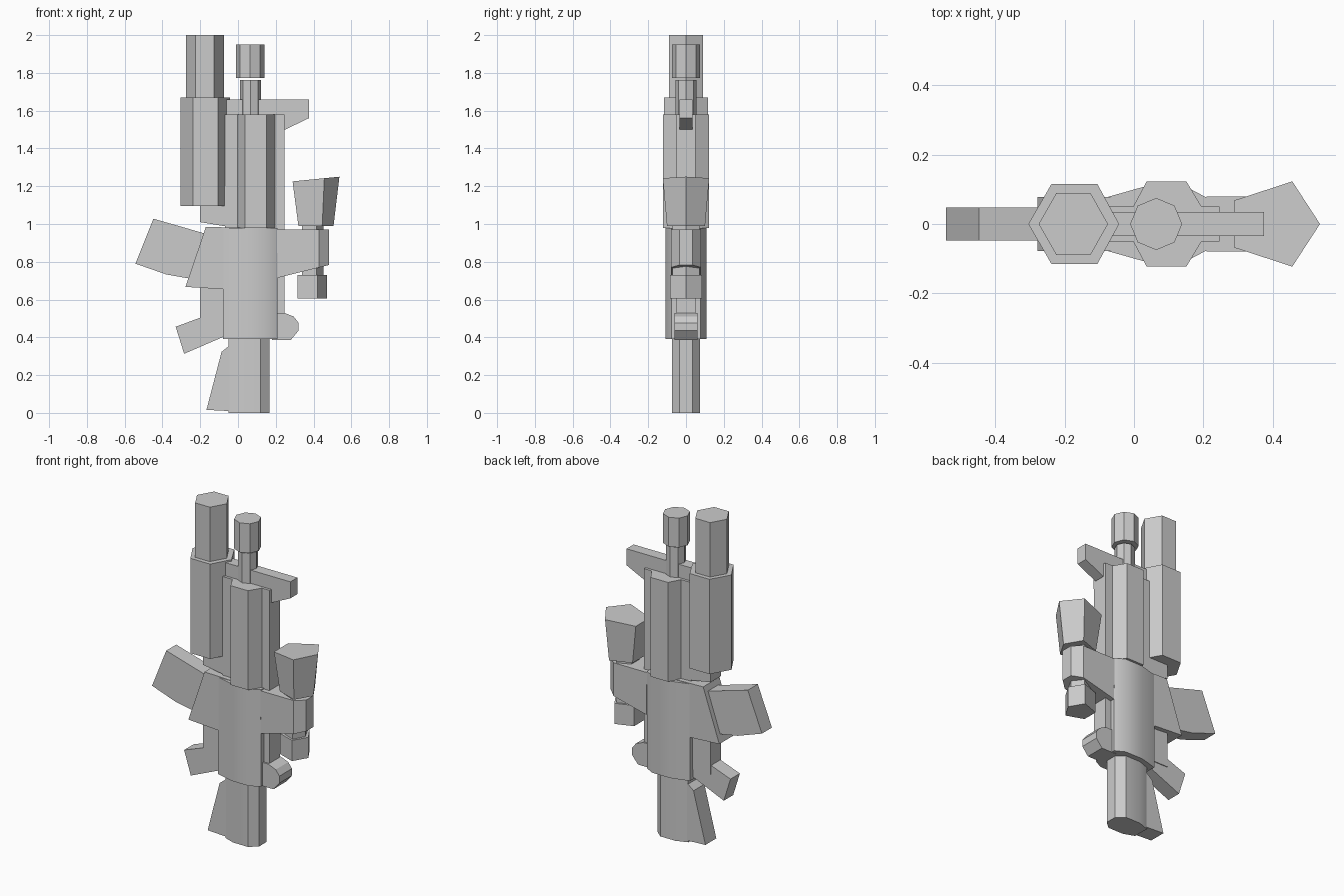
import bpy, bmesh, math

if "Cube" in bpy.data.objects:
    bpy.data.objects.remove(bpy.data.objects["Cube"], do_unlink=True)

grey = bpy.data.materials.new("plain_grey")
grey.use_nodes = True
grey.diffuse_color = (0.6, 0.6, 0.6, 1)
grey.node_tree.nodes["Principled BSDF"].inputs["Base Color"].default_value = grey.diffuse_color


def loft(name, bottom, top, smooth=0):
    """Join two matching rings of points and cap both ends."""
    mesh = bpy.data.meshes.new(name)
    bm = bmesh.new()
    a = [bm.verts.new(p) for p in bottom]
    b = [bm.verts.new(p) for p in top]
    bm.faces.new(a)
    bm.faces.new(b)
    for i in range(len(a)):
        j = (i + 1) % len(a)
        bm.faces.new((a[i], a[j], b[j], b[i]))
    bmesh.ops.recalc_face_normals(bm, faces=bm.faces[:])
    bm.to_mesh(mesh)
    bm.free()
    mesh.materials.append(grey)
    obj = bpy.data.objects.new(name, mesh)
    bpy.context.collection.objects.link(obj)
    if smooth:
        bpy.ops.object.select_all(action='DESELECT')
        obj.select_set(True)
        bpy.context.view_layer.objects.active = obj
        bpy.ops.object.shade_smooth_by_angle(angle=math.radians(smooth))
    return obj


def plate(name, outline, half):
    """Side profile in x and z, given thickness across y."""
    return loft(name, [(x, -half, z) for x, z in outline],
                [(x, half, z) for x, z in outline])


def column(name, half_outline, z0, z1, smooth=0):
    """Upright prism from an x, y outline mirrored across y = 0."""
    ring = half_outline + [(x, -y) for x, y in reversed(half_outline) if y > 0]
    return loft(name, [(x, y, z0) for x, y in ring],
                [(x, y, z1) for x, y in ring], smooth)


def tube(name, x, r, z0, z1, sides=8):
    ring = [(x + r * math.cos(math.tau * i / sides), r * math.sin(math.tau * i / sides))
            for i in range(sides)]
    return loft(name, [(*p, z0) for p in ring], [(*p, z1) for p in ring])


# Inner frame running through the body
plate("inner_frame", [(-0.07, 1.58), (0.247, 1.58), (0.245, 0.45), (-0.2, 0.45),
                      (-0.2, 0.66), (-0.07, 0.9)], 0.05)
plate("launcher_mount", [(-0.2, 1.2), (-0.2, 1.01), (-0.05, 0.985), (-0.05, 1.2)], 0.05)

# Receiver: flat wing and a fuller core
plate("receiver_wing", [(-0.17, 0.985), (0.21, 0.975), (0.2, 0.39), (-0.08, 0.39),
                        (-0.08, 0.655), (-0.278, 0.667)], 0.078)
column("receiver_core", [(-0.08, 0.077), (0.03, 0.108), (0.15, 0.108), (0.208, 0.077)],
       0.39, 0.978, 30)

# Barrel shroud, neck and muzzle
column("barrel_shroud", [(-0.013, 0), (-0.013, 0.03), (0.036, 0.122), (0.152, 0.122),
                         (0.195, 0.05)], 0.978, 1.58)
tube("barrel_neck", 0.067, 0.056, 1.5, 1.762)
tube("muzzle", 0.064, 0.075, 1.772, 1.95)

# Front sight bar
plate("sight_bar", [(-0.07, 1.66), (0.375, 1.66), (0.375, 1.56), (0.25, 1.5), (-0.07, 1.5)], 0.034)

# Launcher tube beside the barrel
column("launcher_body", [(-0.305, 0), (-0.238, 0.116), (-0.106, 0.116), (-0.043, 0)], 1.095, 1.67)
column("launcher_barrel", [(-0.275, 0), (-0.224, 0.09), (-0.126, 0.09), (-0.075, 0)], 1.6, 2.0)

# Magazine and pistol grip
plate("magazine", [(-0.448, 1.028), (-0.17, 0.948), (-0.25, 0.71), (-0.38, 0.733),
                   (-0.543, 0.79)], 0.048)
plate("grip", [(-0.33, 0.456), (-0.06, 0.556), (-0.06, 0.41), (-0.285, 0.313)], 0.045)

# Butt stock: thin blade and fuller spine
plate("stock_blade", [(0.02, 0.41), (-0.087, 0.323), (-0.167, 0.016), (0.03, 0.006),
                      (0.13, 0.003), (0.13, 0.41)], 0.052)
column("stock_spine", [(-0.05, 0.05), (0.02, 0.075), (0.12, 0.075), (0.166, 0.035)], 0, 0.39, 30)
plate("rear_lug", [(0.18, 0.53), (0.245, 0.53), (0.295, 0.51), (0.32, 0.477),
                   (0.32, 0.435), (0.28, 0.387), (0.18, 0.387)], 0.06)

# Scope clamp, sloped along its underside
clamp = [(0.21, 0.08), (0.43, 0.08), (0.482, 0.035), (0.482, -0.035), (0.43, -0.08), (0.21, -0.08)]
loft("scope_clamp", [(x, y, 0.715 + (x - 0.21) * 0.25) for x, y in clamp],
     [(x, y, 0.972) for x, y in clamp])

# Scope with five-sided sections
five = [(0.125, 0), (0.045, 0.123), (-0.123, 0.068), (-0.123, -0.068), (0.045, -0.123)]


def section(x, sx, sy, z, tilt=0):
    return [(x + px * sx, py * sy, z + px * tilt) for px, py in five]


loft("scope_hood", section(0.412, 0.75, 0.82, 0.99), section(0.412, 1, 1, 1.238, 0.1))
loft("scope_neck", section(0.395, 0.46, 0.58, 0.7), section(0.395, 0.46, 0.58, 1.0))
loft("scope_knob", section(0.393, 0.63, 0.69, 0.605), section(0.393, 0.63, 0.69, 0.73))
